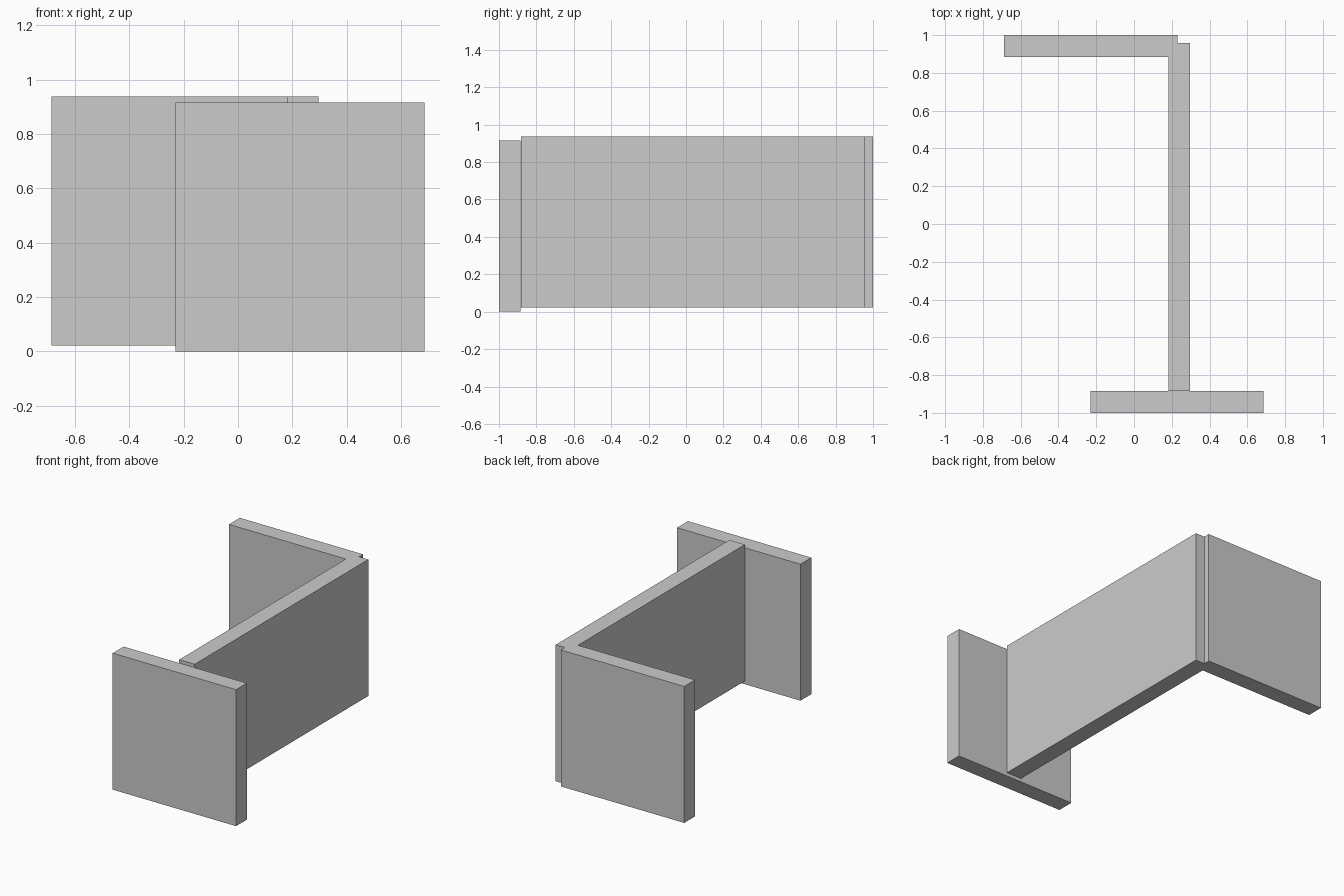
import bpy

if "Cube" in bpy.data.objects:
    bpy.data.objects.remove(bpy.data.objects["Cube"])

T = 0.115   # board thickness
S = 0.916   # side of the square end boards


def board(name, x, y, z, size):
    """Box from its minimum corner and size."""
    bpy.ops.mesh.primitive_cube_add(size=1, location=[c + s / 2 for c, s in zip((x, y, z), size)])
    ob = bpy.context.object
    ob.name = name
    ob.scale = size
    bpy.ops.object.transform_apply(location=False, rotation=False, scale=True)
    return ob


# Square end boards, front and back, offset to opposite sides
board("front_board", -0.23, -1.0, 0.0, (S, T, S))
board("back_board", -0.687, 1.0 - T, 0.022, (S, T, S))

# Long board joining them
board("long_board", 0.182, -0.883, 0.022, (T, 1.84, S))
